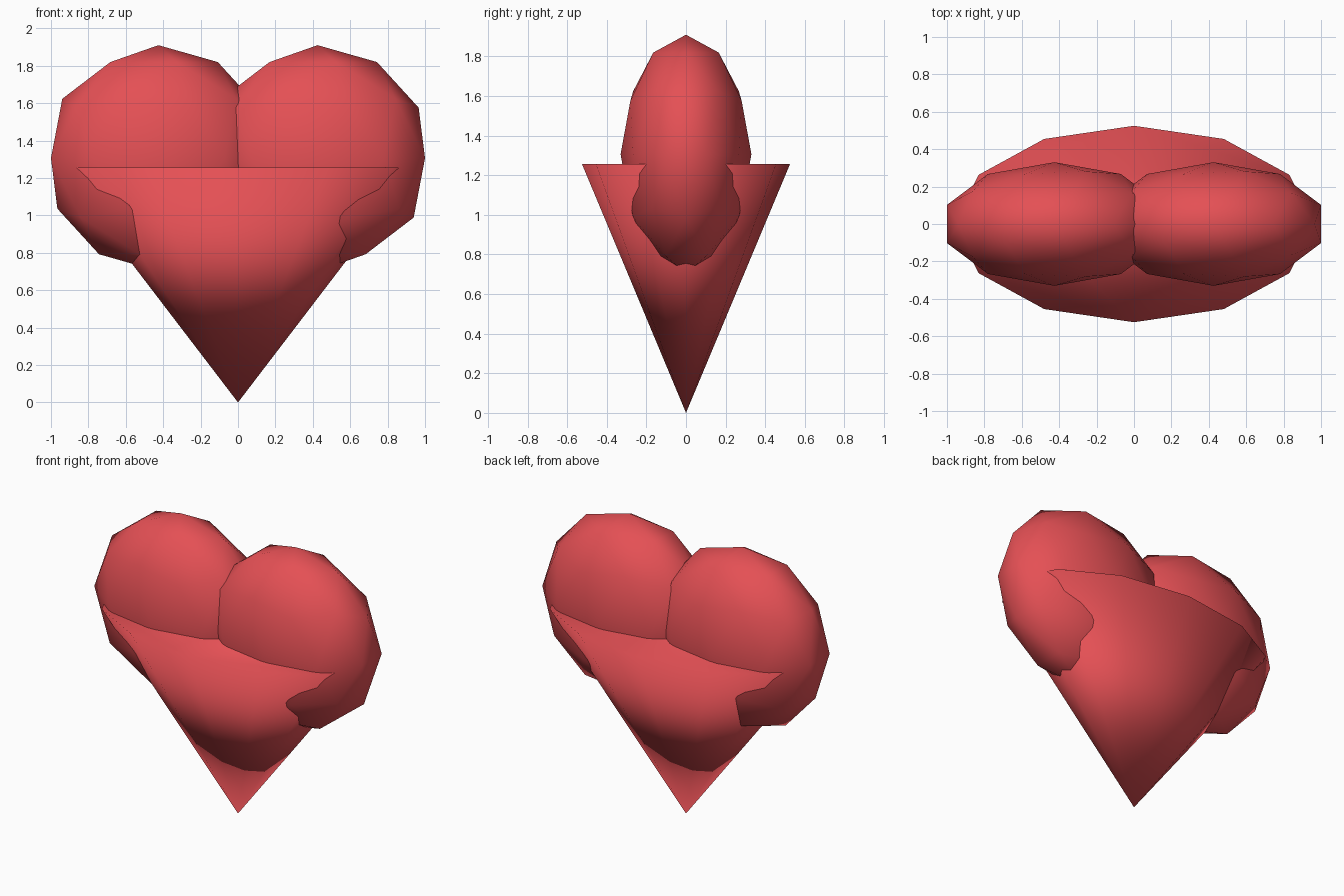
import bpy

if "Cube" in bpy.data.objects:
    bpy.data.objects.remove(bpy.data.objects["Cube"])

red = bpy.data.materials.new("heart_red")
red.diffuse_color = (0.78, 0.08, 0.09, 1)
red.use_nodes = True
red.node_tree.nodes["Principled BSDF"].inputs["Base Color"].default_value = red.diffuse_color

FLAT = 0.547  # depth of the heart relative to its width


def finish(name):
    """Name, flatten, smooth and colour the newly added part."""
    ob = bpy.context.object
    ob.name = name
    ob.scale.y = FLAT
    bpy.ops.object.transform_apply(location=False, rotation=False, scale=True)
    bpy.ops.object.shade_smooth()
    ob.data.materials.append(red)


# Two rounded upper lobes (same orientation, not mirrored)
for name, x in (("left_lobe", -0.4255), ("right_lobe", 0.4255)):
    bpy.ops.mesh.primitive_ico_sphere_add(
        subdivisions=2, radius=0.604, location=(x, 0, 1.306))
    finish(name)

# Pointed lower body: closed 12-sided cone, tip down
bpy.ops.mesh.primitive_cone_add(
    vertices=12, radius1=0, radius2=0.96, depth=1.256, location=(0, 0, 0.628))
finish("lower_point")
